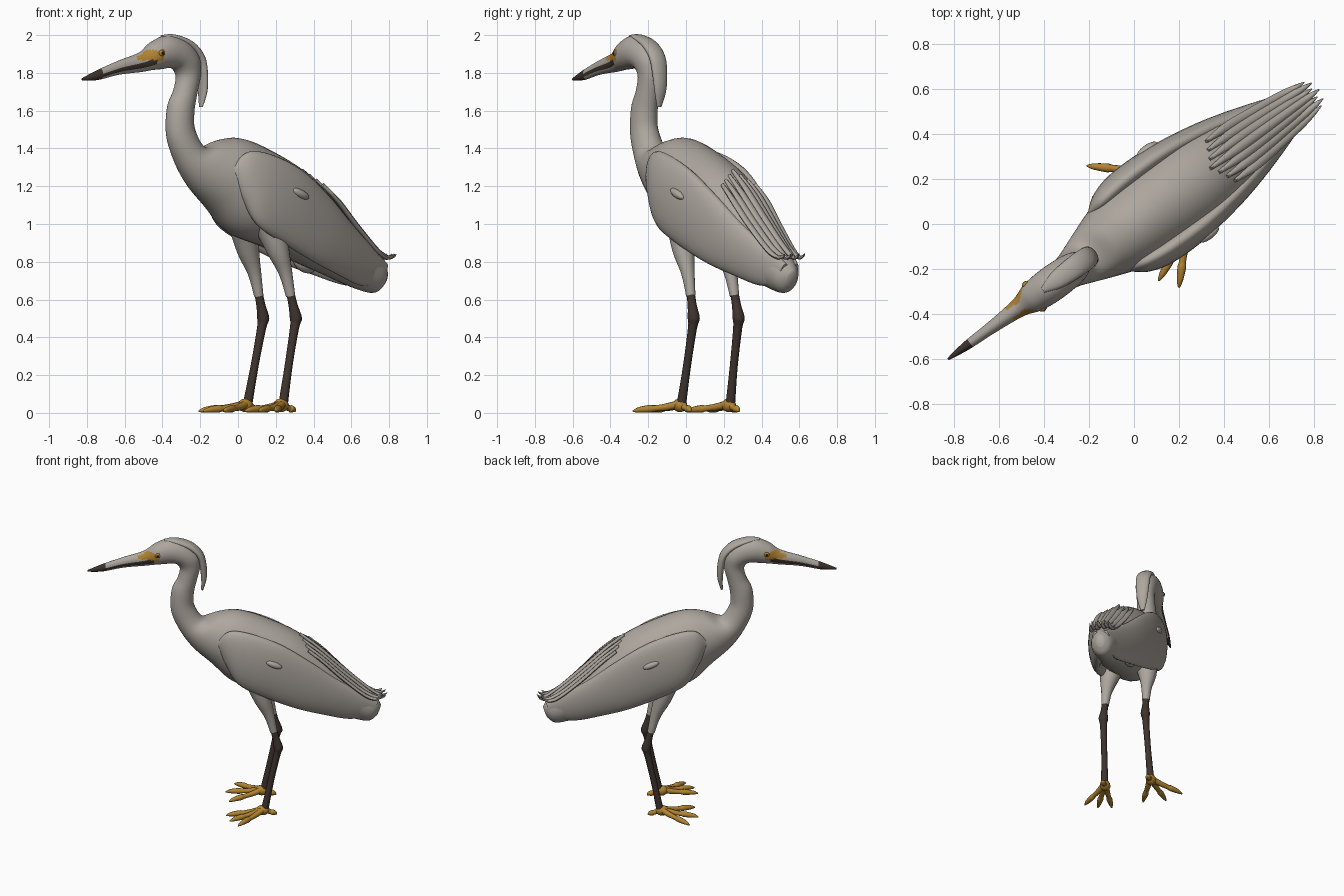
import bpy
import bmesh
import math
from mathutils import Vector, Matrix

cube = bpy.data.objects.get("Cube")
if cube:
    bpy.data.objects.remove(cube)

# The bird stands diagonally: local x runs from bill to tail, y is sideways
TURN = Matrix.Rotation(math.radians(36), 4, "Z")


def material(name, colour):
    mat = bpy.data.materials.new(name)
    mat.use_nodes = True
    mat.diffuse_color = (*colour, 1)
    shader = mat.node_tree.nodes["Principled BSDF"]
    shader.inputs["Base Color"].default_value = (*colour, 1)
    shader.inputs["Roughness"].default_value = 0.8
    return mat


PLUMAGE = material("pale grey plumage", (0.42, 0.385, 0.345))
DARK = material("dark horn", (0.05, 0.034, 0.027))
YELLOW = material("yellow skin", (0.45, 0.23, 0.03))
BLACK = material("black pupil", (0.01, 0.01, 0.01))


def finish(bm, name, mats):
    bmesh.ops.recalc_face_normals(bm, faces=bm.faces)
    bm.transform(TURN)
    mesh = bpy.data.meshes.new(name)
    bm.to_mesh(mesh)
    bm.free()
    for mat in mats:
        mesh.materials.append(mat)
    obj = bpy.data.objects.new(name, mesh)
    bpy.context.collection.objects.link(obj)
    bpy.ops.object.select_all(action="DESELECT")
    bpy.context.view_layer.objects.active = obj
    obj.select_set(True)
    bpy.ops.object.shade_smooth_by_angle(angle=math.radians(50))
    return obj


def spline(a, b, c, d, f):
    """Smooth curve from b to c."""
    return 0.5 * (2 * b + (c - a) * f + (2 * a - 5 * b + 4 * c - d) * f ** 2
                  + (3 * b - a - 3 * c + d) * f ** 3)


def loft(name, rings, mats, seg=16, steps=4, rule=None):
    """Skin through elliptical rings, each a centre and two half axes."""
    padded = [rings[0], *rings, rings[-1]]
    fine = []
    for i in range(len(rings) - 1):
        for k in range(steps):
            fine.append([spline(*parts, k / steps) for parts in zip(*padded[i:i + 4])])
    fine.append(rings[-1])
    bm = bmesh.new()
    loops = []
    for centre, up, side in fine:
        angles = [math.tau * j / seg for j in range(seg)]
        loops.append([bm.verts.new(centre + up * math.cos(a) + side * math.sin(a)) for a in angles])
    for one, two in zip(loops, loops[1:]):
        for j in range(seg):
            n = (j + 1) % seg
            face = bm.faces.new((one[j], one[n], two[n], two[j]))
            if rule:
                around = (j + 0.5) / seg
                face.material_index = rule(face.calc_center_median(), 2 * min(around, 1 - around))
    for loop, index in ((loops[0], 0), (loops[-1], len(mats) > 1)):
        bm.faces.new(loop).material_index = int(index)
    return finish(bm, name, mats)


def sections(rows, side=1):
    """Rings from rows of upper point, lower point, half width, sideways offset."""
    rings = []
    for x1, z1, x2, z2, width, *offset in rows:
        y = side * offset[0] if offset else 0
        top, low = Vector((x1, y, z1)), Vector((x2, y, z2))
        rings.append(((top + low) / 2, (top - low) / 2, Vector((0, width, 0))))
    return rings


def tube(points, side=1):
    """Round rings from points of x, y, z, radius."""
    places = [Vector((x, y * side, z)) for x, y, z, _ in points]
    rings = []
    for i, place in enumerate(places):
        along = places[min(i + 1, len(places) - 1)] - places[max(i - 1, 0)]
        across = along.cross(Vector((0.1, 1, 0.05))).normalized()
        radius = points[i][3]
        rings.append((place, across * radius, along.normalized().cross(across) * radius))
    return rings


def ellipsoid(name, place, size, mat, tilt=0):
    bm = bmesh.new()
    matrix = (Matrix.Translation(place) @ Matrix.Rotation(tilt, 4, "Y")
              @ Matrix.Diagonal((*size, 1)))
    bmesh.ops.create_uvsphere(bm, u_segments=16, v_segments=10, radius=1, matrix=matrix)
    finish(bm, name, [mat])


# Body, neck, head and bill in one smooth skin, from tail to bill tip
trunk = [
    (0.97, 0.75, 0.94, 0.67, 0.03), (0.94, 0.80, 0.88, 0.635, 0.07),
    (0.85, 0.88, 0.75, 0.665, 0.10), (0.70, 1.02, 0.56, 0.735, 0.15),
    (0.55, 1.17, 0.38, 0.80, 0.185), (0.38, 1.30, 0.17, 0.88, 0.21),
    (0.15, 1.41, -0.04, 0.95, 0.205), (0, 1.455, -0.18, 1.08, 0.175),
    (-0.12, 1.445, -0.31, 1.2, 0.13), (-0.23, 1.41, -0.40, 1.33, 0.09),
]
neck_and_head = [
    (-0.295, 1.5, -0.455, 1.47, 0.073), (-0.30, 1.59, -0.45, 1.62, 0.068),
    (-0.28, 1.69, -0.41, 1.71, 0.062), (-0.255, 1.8, -0.395, 1.78, 0.062),
    (-0.27, 1.89, -0.42, 1.82, 0.072), (-0.35, 1.97, -0.46, 1.825, 0.078),
    (-0.46, 2.0, -0.50, 1.82, 0.078), (-0.56, 1.965, -0.56, 1.815, 0.068),
    (-0.64, 1.91, -0.63, 1.805, 0.043), (-0.78, 1.865, -0.78, 1.79, 0.028),
    (-0.92, 1.815, -0.92, 1.762, 0.02), (-1.02, 1.772, -1.02, 1.76, 0.005),
]


def skin_colour(p, below):
    # Yellow skin before the eye, dark bill tip and dark line of the gape
    if -0.68 < p.x < -0.53 and 1.866 < p.z < 1.92 and abs(p.y) > 0.02:
        return 2
    if p.x < -0.89 or (p.x < -0.57 and 0.5 < below < 0.67):
        return 1
    return 0


loft("body_neck_and_bill", sections(trunk + neck_and_head), [PLUMAGE, DARK, YELLOW],
     seg=32, steps=6, rule=skin_colour)

# Crest hanging from the crown down the nape
loft("crest", sections([
    (-0.50, 2.0, -0.50, 1.985, 0.012), (-0.42, 2.004, -0.43, 1.97, 0.04),
    (-0.31, 1.968, -0.34, 1.93, 0.05), (-0.235, 1.89, -0.28, 1.87, 0.05),
    (-0.212, 1.79, -0.26, 1.79, 0.045), (-0.213, 1.70, -0.25, 1.70, 0.035),
    (-0.235, 1.62, -0.25, 1.62, 0.014)]), [PLUMAGE])

# Feather plumes over the lower back, with curled tips
for k in range(-3, 4):
    drop = 0.1 * abs(k) / 3
    reach = 0.02 * (k % 2) + 0.005 * abs(k)
    plume = []
    for x, z, spread, half in ((0.42, 1.285, 1, 0.008), (0.55, 1.18, 1, 0.02),
                               (0.70, 1.04, 0.9, 0.021), (0.85, 0.905, 0.75, 0.018),
                               (0.96, 0.825, 0.65, 0.014), (1.01, 0.835, 0.6, 0.004)):
        x += drop * max(0, 0.7 - x) * 2 - reach * (x > 0.9)
        z -= drop * 0.4 * (x < 0.9) + drop * max(0, 0.7 - x) * 1.6
        plume.append((x + 0.006, z + 0.008, x - 0.006, z - 0.012, half, 0.036 * k * spread))
    loft("back_plume", sections(plume), [PLUMAGE], seg=8)

wing = [
    (-0.14, 1.30, -0.13, 1.24, 0.012, 0.15), (-0.06, 1.38, -0.08, 1.12, 0.045, 0.165),
    (0.08, 1.37, 0, 0.99, 0.06, 0.18), (0.28, 1.29, 0.16, 0.90, 0.06, 0.18),
    (0.48, 1.15, 0.38, 0.80, 0.055, 0.155), (0.66, 1.0, 0.56, 0.735, 0.05, 0.115),
    (0.84, 0.87, 0.75, 0.675, 0.04, 0.065), (0.95, 0.79, 0.9, 0.68, 0.025, 0.035),
]
thigh = [(0.12, 0.11, 1.02, 0.09), (0.165, 0.135, 0.86, 0.06),
         (0.21, 0.14, 0.74, 0.036), (0.24, 0.143, 0.62, 0.025)]
shank = [(0.235, 0.143, 0.65, 0.022), (0.255, 0.145, 0.57, 0.024),
         (0.272, 0.147, 0.50, 0.032), (0.262, 0.148, 0.45, 0.024),
         (0.22, 0.153, 0.25, 0.021), (0.18, 0.16, 0.05, 0.025)]

# Paired parts; the two feet are turned out by different amounts
for label, side, toe_angles in (("right", 1, (-25, 10, 42)), ("left", -1, (4, 25, 46))):
    loft(label + "_wing", sections(wing, side), [PLUMAGE], seg=24, steps=5)
    ellipsoid(label + "_wing_tuft", (0.24, 0.232 * side, 1.16), (0.06, 0.022, 0.022), PLUMAGE, 0.4)
    loft(label + "_thigh", tube(thigh, side), [PLUMAGE])
    loft(label + "_shank", tube(shank, side), [DARK], seg=12)

    # Eye with pupil
    ellipsoid(label + "_eye", (-0.545, 0.066 * side, 1.905), (0.02, 0.012, 0.017), YELLOW)
    ellipsoid(label + "_pupil", (-0.546, 0.074 * side, 1.905), (0.01, 0.006, 0.01), BLACK)

    # Foot with three front toes and a hind toe
    ellipsoid(label + "_foot_pad", (0.165, 0.16 * side, 0.04), (0.045, 0.035, 0.036), YELLOW)
    for angle, length in [*((a, 0.26) for a in toe_angles), (180, 0.085)]:
        turn = math.radians(angle)
        toe = []
        for part, z, radius in ((0, 0.05, 0.022), (0.3, 0.032, 0.019), (0.55, 0.024, 0.016),
                                (0.65, 0.022, 0.02), (0.88, 0.016, 0.014), (1, 0.008, 0.004)):
            toe.append((0.176 - math.cos(turn) * length * part,
                        0.158 + math.sin(turn) * length * part, z, radius))
        loft(label + "_toe", tube(toe, side), [YELLOW], seg=10, steps=3)

# Loose under-feathers behind one thigh
ellipsoid("vent_feathers", (0.51, 0.1, 0.80), (0.08, 0.04, 0.055), PLUMAGE, 0.5)
